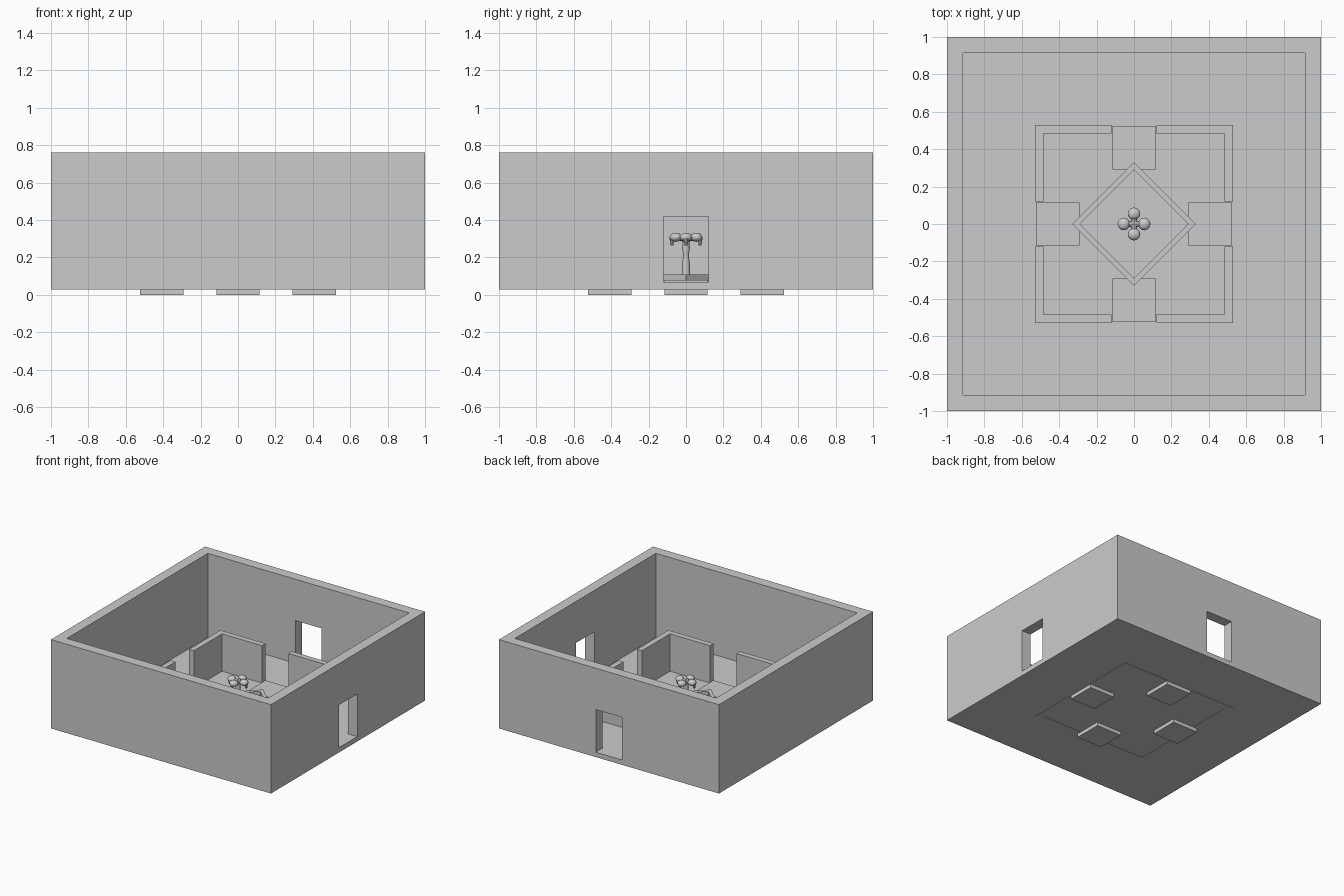
import bpy, bmesh
from math import sin, cos, pi
from mathutils import Matrix, Vector

old = bpy.data.objects.get("Cube")
if old:
    bpy.data.objects.remove(old, do_unlink=True)

stone = bpy.data.materials.new("grey stone")
stone.use_nodes = True
stone.diffuse_color = (0.6, 0.6, 0.6, 1)
stone.node_tree.nodes["Principled BSDF"].inputs["Base Color"].default_value = (0.6, 0.6, 0.6, 1)

FLOOR = 0.07
TOP = 0.76


def finish(bm, name, smooth=False):
    bmesh.ops.recalc_face_normals(bm, faces=bm.faces)
    mesh = bpy.data.meshes.new(name)
    bm.to_mesh(mesh)
    bm.free()
    mesh.materials.append(stone)
    ob = bpy.data.objects.new(name, mesh)
    bpy.context.collection.objects.link(ob)
    if smooth:
        bpy.ops.object.select_all(action='DESELECT')
        ob.select_set(True)
        bpy.context.view_layer.objects.active = ob
        bpy.ops.object.shade_smooth_by_angle(angle=0.7)
    return ob


def box(name, lo, hi):
    lo, hi = Vector(lo), Vector(hi)
    bm = bmesh.new()
    bmesh.ops.create_cube(bm, size=1, matrix=Matrix.Translation((lo + hi) / 2) @ Matrix.Diagonal((*(hi - lo), 1)))
    return finish(bm, name)


def lathe(name, profile, sides, smooth=False):
    """Stack rings of (radius, height) and cap both ends."""
    bm = bmesh.new()
    rings = [[bm.verts.new((r * cos(2 * pi * i / sides), r * sin(2 * pi * i / sides), z))
              for i in range(sides)] for r, z in profile]
    for a, b in zip(rings, rings[1:]):
        for i in range(sides):
            j = (i + 1) % sides
            bm.faces.new((a[i], a[j], b[j], b[i]))
    bm.faces.new(rings[0])
    bm.faces.new(rings[-1])
    return finish(bm, name, smooth)


def quarter(k):
    return Matrix.Rotation(k * pi / 2, 4, 'Z')


# Outer shell: solid block with the courtyard and two doorways cut out
shell = box("courtyard_shell", (-1, -1, 0.03), (1, 1, TOP))
cutters = [box("courtyard_cutter", (-0.915, -0.915, FLOOR), (0.915, 0.915, 1)),
           box("side_door_cutter", (0.8, -0.12, FLOOR), (1.1, 0.12, 0.42)),
           box("back_door_cutter", (-0.12, 0.8, FLOOR), (0.12, 1.1, 0.42))]
bpy.context.view_layer.objects.active = shell
for c in cutters:
    mod = shell.modifiers.new("cut", 'BOOLEAN')
    mod.solver = 'EXACT'
    mod.object = c
    bpy.ops.object.modifier_apply(modifier=mod.name)
    bpy.data.objects.remove(c, do_unlink=True)

# Four L-shaped inner corner walls
corner = [(0.12, 0.53), (0.53, 0.53), (0.53, 0.12), (0.485, 0.12), (0.485, 0.485), (0.12, 0.485)]
for k in range(4):
    bm = bmesh.new()
    face = bm.faces.new([bm.verts.new((x, y, 0.028)) for x, y in corner])
    up = bmesh.ops.extrude_face_region(bm, geom=[face])["geom"]
    bmesh.ops.translate(bm, vec=(0, 0, 0.35),
                        verts=[v for v in up if isinstance(v, bmesh.types.BMVert)])
    bm.transform(quarter(k))
    finish(bm, f"corner_wall_{k + 1}")

# Four paving slabs in the gaps, reaching down below the base
for k in range(4):
    slab = box(f"threshold_slab_{k + 1}", (0.292, -0.115, 0), (0.523, 0.115, 0.08))
    slab.data.transform(quarter(k))

# Diamond fountain basin with a raised rim
lathe("fountain_basin", [(0.33, 0.06), (0.33, 0.11), (0.29, 0.11), (0.29, 0.08)], 4)

# Turned fountain column
lathe("fountain_column", [(0.026, 0.07), (0.023, 0.11), (0.02, 0.13), (0.022, 0.16), (0.016, 0.2),
                          (0.015, 0.22), (0.021, 0.25), (0.017, 0.27), (0.024, 0.295), (0.012, 0.315)],
      12, True)

# Four spouts: an arm, a rounded head and a drooping tip
for k in range(4):
    bm = bmesh.new()
    bmesh.ops.create_uvsphere(bm, u_segments=12, v_segments=8, radius=1,
                              matrix=Matrix.Translation((0.055, 0, 0.308)) @ Matrix.Diagonal((0.033, 0.034, 0.024, 1)))
    bmesh.ops.create_cone(bm, segments=8, radius1=0.014, radius2=0.016, depth=0.06, cap_ends=True,
                          matrix=Matrix.Translation((0.03, 0, 0.304)) @ Matrix.Rotation(pi / 2, 4, 'Y'))
    bmesh.ops.create_cone(bm, segments=8, radius1=0.007, radius2=0.014, depth=0.04, cap_ends=True,
                          matrix=Matrix.Translation((0.075, 0, 0.285)))
    bm.transform(quarter(k))
    finish(bm, f"fountain_spout_{k + 1}", True)
